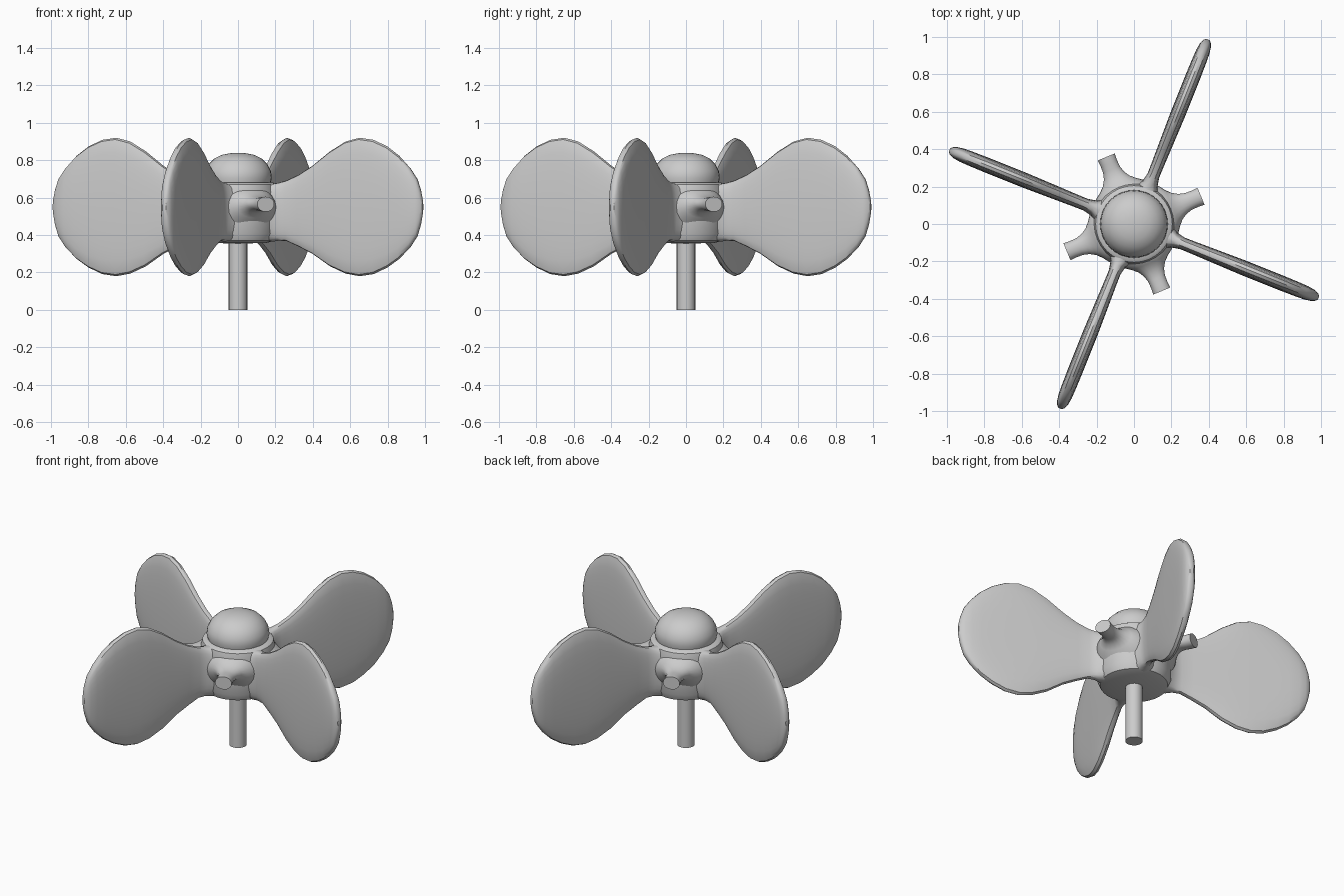
import bpy, bmesh, math
from mathutils import Matrix, Vector

if "Cube" in bpy.data.objects:
    bpy.data.objects.remove(bpy.data.objects["Cube"])


def finish(name, bm, angle=40):
    bmesh.ops.recalc_face_normals(bm, faces=bm.faces[:])
    me = bpy.data.meshes.new(name)
    bm.to_mesh(me)
    bm.free()
    ob = bpy.data.objects.new(name, me)
    bpy.context.collection.objects.link(ob)
    bpy.ops.object.select_all(action='DESELECT')
    ob.select_set(True)
    bpy.context.view_layer.objects.active = ob
    bpy.ops.object.shade_smooth_by_angle(angle=math.radians(angle))
    return ob


def lathe(name, profile, n=32):
    bm = bmesh.new()
    vs = [bm.verts.new((r, 0, z)) for r, z in profile]
    es = [bm.edges.new(p) for p in zip(vs, vs[1:])]
    bmesh.ops.spin(bm, geom=vs + es, cent=(0, 0, 0), axis=(0, 0, 1),
                   angle=math.tau, steps=n, use_duplicate=False)
    bmesh.ops.remove_doubles(bm, verts=bm.verts[:], dist=1e-4)
    return finish(name, bm)


def radial_loft(name, sections, deg, n=24, power=1.0):
    """Sections (radius, centre z, half width, half height), swept outwards."""
    bm = bmesh.new()
    rings = []
    for r, z, w, h in sections:
        ring = []
        for i in range(n):
            a = math.tau * i / n
            c, s = math.cos(a), math.sin(a)
            y = w * math.copysign(abs(c) ** power, c)
            ring.append(bm.verts.new((r, y, z + h * s)))
        rings.append(ring)
    for a, b in zip(rings, rings[1:]):
        for i in range(n):
            j = (i + 1) % n
            bm.faces.new((a[i], a[j], b[j], b[i]))
    bm.faces.new(rings[0])
    bm.faces.new(rings[-1])
    bmesh.ops.rotate(bm, verts=bm.verts[:], cent=Vector(),
                     matrix=Matrix.Rotation(math.radians(deg), 3, 'Z'))
    return finish(name, bm)


# Drive shaft
lathe("shaft", [(0, 0), (0.05, 0), (0.05, 0.40), (0, 0.40)], 20)

# Hub with rounded lower edge and shoulder
lathe("hub", [(0, 0.355), (0.15, 0.357), (0.195, 0.37), (0.213, 0.41), (0.217, 0.52),
              (0.215, 0.63), (0.205, 0.67), (0.185, 0.682), (0, 0.685)])

# Domed cap
lathe("cap", [(0, 0.67), (0.172, 0.67), (0.181, 0.705), (0.176, 0.742), (0.157, 0.779),
              (0.125, 0.81), (0.085, 0.829), (0.043, 0.837), (0, 0.84)])

# Paddle blades and flared pegs, alternating round the hub
blade = [(0.14, 0.52, 0.11, 0.155), (0.20, 0.52, 0.068, 0.155), (0.235, 0.525, 0.042, 0.155),
         (0.28, 0.53, 0.033, 0.162), (0.35, 0.53, 0.034, 0.192), (0.43, 0.535, 0.036, 0.236),
         (0.53, 0.54, 0.038, 0.307), (0.62, 0.547, 0.040, 0.353), (0.70, 0.55, 0.040, 0.370),
         (0.78, 0.55, 0.040, 0.359), (0.86, 0.55, 0.040, 0.324), (0.93, 0.548, 0.039, 0.275),
         (0.99, 0.546, 0.037, 0.213), (1.03, 0.546, 0.031, 0.155), (1.05, 0.548, 0.023, 0.095),
         (1.063, 0.55, 0.010, 0.035)]
peg = [(0.15, 0.54, 0.16, 0.13), (0.20, 0.55, 0.137, 0.10), (0.225, 0.56, 0.102, 0.068),
       (0.25, 0.565, 0.076, 0.048), (0.28, 0.565, 0.058, 0.037), (0.315, 0.565, 0.048, 0.035),
       (0.35, 0.565, 0.047, 0.039), (0.388, 0.565, 0.049, 0.040)]
for k in range(4):
    radial_loft(f"blade_{k + 1}", blade, -21.8 + 90 * k, 28, 0.6)
    radial_loft(f"peg_{k + 1}", peg, 22.5 + 90 * k, 20, 0.9)
